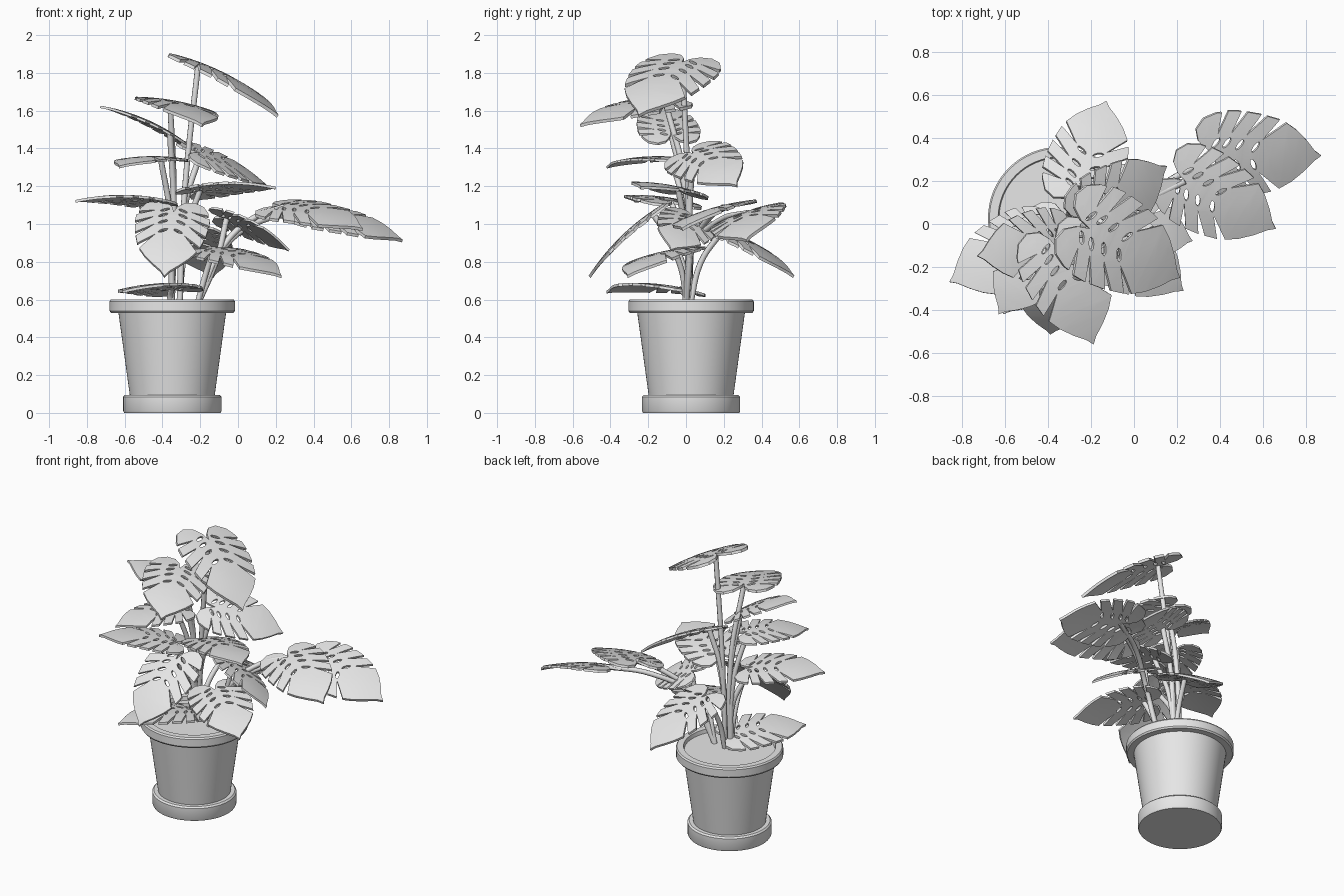
import bpy, bmesh, math
from mathutils import Vector, Matrix

cube = bpy.data.objects.get("Cube")
if cube:
    bpy.data.objects.remove(cube)

grey = bpy.data.materials.new("plain_grey")
grey.use_nodes = True
grey.diffuse_color = (0.8, 0.8, 0.8, 1)
grey.node_tree.nodes["Principled BSDF"].inputs["Base Color"].default_value = (0.8, 0.8, 0.8, 1)
made = []


def add(name, data):
    ob = bpy.data.objects.new(name, data)
    bpy.context.collection.objects.link(ob)
    made.append(ob)
    return ob


# Pot: one lathed profile (radius, height), soil included
POT = [(0, 0), (.255, 0), (.26, .01), (.26, .085), (.25, .095), (.225, .095),
       (.285, .53), (.325, .53), (.332, .54), (.332, .59), (.325, .6),
       (.285, .6), (.28, .575), (0, .575)]
bm = bmesh.new()
ring = [bm.verts.new((r, 0, z)) for r, z in POT]
edges = [bm.edges.new(pair) for pair in zip(ring, ring[1:])]
bmesh.ops.spin(bm, geom=ring + edges, axis=(0, 0, 1), cent=(0, 0, 0),
               angle=math.tau, steps=64, use_merge=True)
bmesh.ops.remove_doubles(bm, verts=bm.verts, dist=1e-4)
bmesh.ops.recalc_face_normals(bm, faces=bm.faces)
pot_mesh = bpy.data.meshes.new("pot")
bm.to_mesh(pot_mesh)
bm.free()
pot_mesh.materials.append(grey)
add("pot", pot_mesh).location = (-.348, .027, 0)

# Leaf blade: half outline with open slits, mirrored, plus oval holes by the rib
HALF = [(0, 0), (.03, -.1), (.1, -.19), (.21, -.22), (.32, -.16), (.38, -.05),
        (.39, 0), (.19, -.02), (.41, .06), (.415, .14),
        (.415, .18), (.2, .1), (.41, .24), (.4, .32),
        (.395, .37), (.19, .24), (.38, .43), (.36, .51),
        (.35, .55), (.16, .4), (.32, .62), (.25, .73), (.15, .84), (.05, .93)]
HOLES = [(.1, -.03), (.11, .07), (.1, .19), (.085, .34)]
SLANT = Vector((.86, .5))


def spline(curve, pts):
    sp = curve.splines.new('POLY')
    sp.points.add(len(pts) - 1)
    for p, (x, y) in zip(sp.points, pts):
        p.co = (x, y, 0, 1)
    sp.use_cyclic_u = True


def leaf_mesh():
    curve = bpy.data.curves.new("leaf_outline", 'CURVE')
    curve.dimensions = '2D'
    curve.fill_mode = 'BOTH'
    curve.extrude = .016
    spline(curve, HALF + [(0, 1)] + [(-x, y) for x, y in HALF[:0:-1]])
    for cx, cy in HOLES:
        oval = []
        for k in range(8):
            a = math.tau * k / 8
            u, v = .06 * math.cos(a), .022 * math.sin(a)
            oval.append((cx + u * SLANT.x - v * SLANT.y, cy + u * SLANT.y + v * SLANT.x))
        spline(curve, oval)
        spline(curve, [(-x, y) for x, y in oval])
    helper = bpy.data.objects.new("leaf_outline", curve)
    bpy.context.collection.objects.link(helper)
    bpy.context.view_layer.update()
    mesh = bpy.data.meshes.new_from_object(helper)
    bpy.data.objects.remove(helper)
    bm = bmesh.new()
    bm.from_mesh(mesh)
    bmesh.ops.remove_doubles(bm, verts=bm.verts, dist=1e-4)
    # Cut into strips so the blade can arch
    cuts = [((0, k / 8, 0), (0, 1, 0)) for k in range(-1, 8)]
    cuts += [((k / 6, 0, 0), (1, 0, 0)) for k in range(-2, 3)]
    for co, no in cuts:
        bmesh.ops.bisect_plane(bm, geom=bm.verts[:] + bm.edges[:] + bm.faces[:],
                               plane_co=co, plane_no=no, dist=1e-5)
    for v in bm.verts:
        x, y = v.co.x, v.co.y
        v.co.z += .2 * y * (1 - y) - .2 * x * x
    bmesh.ops.recalc_face_normals(bm, faces=bm.faces)
    bm.to_mesh(mesh)
    bm.free()
    mesh.name = "leaf"
    mesh.materials.clear()
    mesh.materials.append(grey)
    return mesh


BLADE = leaf_mesh()


def leaf(name, base, tip, up, path):
    """Blade from base to tip, facing up, on a stalk through the path points."""
    base, tip = Vector(base), Vector(tip)
    along = tip - base
    size = along.length
    along.normalize()
    side = along.cross(Vector(up)).normalized()
    rot = Matrix((side, along, side.cross(along))).transposed().to_4x4()
    add(name + "_leaf", BLADE).matrix_world = (
        Matrix.Translation(base) @ rot @ Matrix.Scale(size, 4))
    curve = bpy.data.curves.new(name + "_stalk", 'CURVE')
    curve.dimensions = '3D'
    curve.bevel_depth = .016
    curve.bevel_resolution = 2
    curve.resolution_u = 6
    curve.use_fill_caps = True
    sp = curve.splines.new('BEZIER')
    pts = [Vector(p) for p in path] + [base]
    sp.bezier_points.add(len(pts) - 1)
    for bp, p in zip(sp.bezier_points, pts):
        bp.co = p
        bp.handle_left_type = bp.handle_right_type = 'AUTO'
    curve.materials.append(grey)
    add(name + "_stalk", curve)


FLAT = (0, 0, 1)
TRUNK = (-.31, .02, .56)
REAR = (-.35, .02, .56)
SIDE = (-.22, 0, .56)

# Upper leaves
leaf("top", (-.21, -.02, 1.85), (.21, -.25, 1.57), (.65, -.2, .7), [TRUNK, (-.28, .01, 1.2)])
leaf("high_front", (-.36, -.11, 1.65), (-.19, -.56, 1.52), (.2, -.1, 1), [REAR, (-.34, 0, 1.2)])
leaf("high_right", (-.36, -.08, 1.48), (-.73, -.15, 1.62), (.2, 0, 1), [REAR, (-.34, .01, 1.1)])
leaf("mid_front", (-.41, -.08, 1.35), (-.63, -.42, 1.3), (-.2, -.3, 1), [REAR, (-.36, 0, 1.05)])
leaf("mid_left", (-.2, .04, 1.37), (.15, .27, 1.2), (.55, -.25, 1), [TRUNK, (-.28, .02, 1.1)])
# Middle leaves
leaf("centre", (-.2, -.04, 1.18), (.2, -.24, 1.19), (0, .15, 1), [TRUNK, (-.28, 0, .95)])
leaf("far_right", (-.45, -.08, 1.12), (-.86, -.27, 1.12), (0, .1, 1), [REAR, (-.36, 0, .9)])
leaf("left_drop", (-.06, .03, 1.03), (.27, -.08, .86), (0, .4, 1), [SIDE, (-.11, .02, .82)])
leaf("left_reach", (.24, .2, 1.09), (.66, -.02, .97), (.1, -.35, 1),
     [SIDE, (-.08, .03, .88), (.08, .12, 1.03)])
leaf("far_left", (.39, .33, 1.06), (.87, .32, .91), (.3, -.35, 1),
     [SIDE, (-.07, .04, .88), (.13, .18, 1.02)])
# Lower leaves
leaf("front", (-.34, -.18, 1.06), (-.39, -.51, .72), (0, -1, 1), [REAR, (-.35, -.04, .85)])
leaf("back", (-.25, .19, .96), (-.13, .57, .72), FLAT, [TRUNK, (-.29, .08, .8)])
leaf("low_left", (-.13, -.06, .86), (.23, -.31, .72), (0, -.15, 1), [SIDE, (-.17, -.02, .74)])
leaf("low_right", (-.35, -.04, .66), (-.61, -.42, .64), (0, .2, 1), [REAR, (-.36, 0, .62)])

bpy.ops.object.select_all(action='DESELECT')
for ob in made:
    if ob.type == 'MESH':
        ob.select_set(True)
        bpy.context.view_layer.objects.active = ob
bpy.ops.object.shade_smooth_by_angle(angle=math.radians(30))
